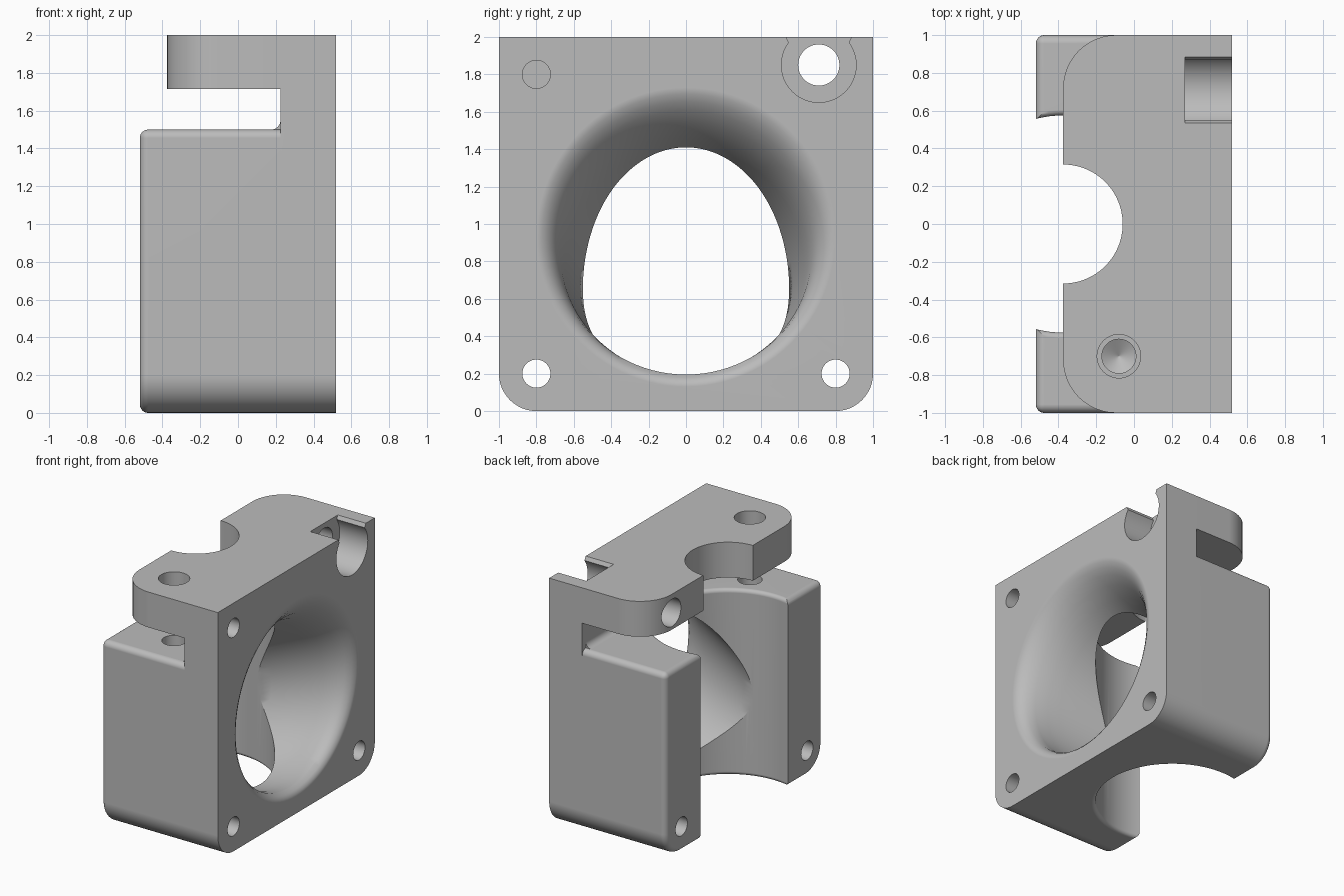
import bpy, bmesh, math

old = bpy.data.objects.get("Cube")
if old:
    bpy.data.objects.remove(old, do_unlink=True)

grey = bpy.data.materials.new("light_grey")
grey.use_nodes = True
COLOUR = (0.5, 0.5, 0.5, 1)
grey.diffuse_color = COLOUR
grey.node_tree.nodes["Principled BSDF"].inputs["Base Color"].default_value = COLOUR


def loft(name, rings, bevel_rule=None, width=0.045):
    """Skin equal rings of points, cap both ends, optionally round edges."""
    bm = bmesh.new()
    loops = [[bm.verts.new(p) for p in ring] for ring in rings]
    n = len(loops[0])
    for a, b in zip(loops, loops[1:]):
        for i in range(n):
            j = (i + 1) % n
            bm.faces.new((a[i], a[j], b[j], b[i]))
    bm.faces.new(loops[0][::-1])
    bm.faces.new(loops[-1])
    bmesh.ops.recalc_face_normals(bm, faces=bm.faces)
    if bevel_rule:
        edges = [e for e in bm.edges if bevel_rule(e.verts[0].co, e.verts[1].co)]
        bmesh.ops.bevel(bm, geom=edges, offset=width, segments=6,
                        profile=0.5, affect='EDGES')
    mesh = bpy.data.meshes.new(name)
    bm.to_mesh(mesh)
    bm.free()
    mesh.materials.append(grey)
    ob = bpy.data.objects.new(name, mesh)
    bpy.context.collection.objects.link(ob)
    return ob


def combine(target, tool, operation):
    """Apply a boolean and discard the tool."""
    mod = target.modifiers.new("cut", 'BOOLEAN')
    mod.operation, mod.solver, mod.object = operation, 'EXACT', tool
    bpy.context.view_layer.objects.active = target
    bpy.ops.object.modifier_apply(modifier=mod.name)
    bpy.data.objects.remove(tool, do_unlink=True)


def arc(cu, cv, r, start, end, steps=12):
    angles = [math.radians(start + (end - start) * i / steps) for i in range(steps + 1)]
    return [(cu + r * math.cos(a), cv + r * math.sin(a)) for a in angles]


def circle(cu, cv, r, steps=48):
    return arc(cu, cv, r, 0, 360, steps)[:-1]


def along_x(uv, x):
    return [(x, u, v) for u, v in uv]


def along_y(uv, y):
    return [(u, y, v) for u, v in uv]


def along_z(uv, z):
    return [(u, v, z) for u, v in uv]


def hole_x(y, z, r, x0, x1):
    ring = circle(y, z, r)
    return loft("hole_cutter", [along_x(ring, x0), along_x(ring, x1)])


def turned_z(x, y, stations):
    """Vertical turned cutter from (z, radius) stations."""
    return loft("turned_cutter", [along_z(circle(x, y, r, 96), z) for z, r in stations])


def slab(height):
    """Side outline with rounded lower corners."""
    return (arc(-0.8, 0.2, 0.2, 180, 270) + arc(0.8, 0.2, 0.2, 270, 360)
            + [(1, height), (-1, height)])


# Lower body with softened outer edges
TOP = 1.5
BACK = -0.52
WALL = 0.225


def body_edge(a, b):
    outer = abs(a.x - BACK) < 1e-4 and abs(b.x - BACK) < 1e-4
    top = abs(a.z - TOP) < 1e-4 and abs(b.z - TOP) < 1e-4 and abs(a.y - b.y) < 1e-4
    return outer or top


body = loft("lower_body", [along_x(slab(TOP), BACK), along_x(slab(TOP), 0.35)], body_edge)

# Concave fillet where the body meets the upright plate
cove = arc(WALL - 0.05, TOP + 0.05, 0.05, 270, 360, 8) + [(0.3, 1.55), (0.3, 1.4), (0.175, 1.4)]
combine(body, loft("cove", [along_y(cove, -0.955), along_y(cove, 0.955)]), 'UNION')

# Vertical round channel with eased rims
R, F = 0.575, 0.03
ease = [(F * (1 - math.cos(t * math.pi / 12)), R + F * (1 - math.sin(t * math.pi / 12)))
        for t in range(7)]
channel = [(-0.1, R + F)] + ease + [(TOP - z, r) for z, r in reversed(ease)] + [(1.7, R + F)]
combine(body, turned_z(-0.375, 0, channel), 'DIFFERENCE')

# Upright plate
plate = loft("fan_duct_mount", [along_x(slab(2), WALL), along_x(slab(2), 0.52)])
combine(plate, body, 'UNION')

# Overhanging top arm with rounded corners and a semicircular notch
arm_outline = (arc(-0.095, 0.72, 0.28, 90, 180) + arc(-0.095, -0.72, 0.28, 180, 270)
               + [(0.4, -1), (0.4, 1)])
arm = loft("top_arm", [along_z(arm_outline, 1.715), along_z(arm_outline, 2)])
combine(arm, turned_z(-0.375, 0, [(1.6, 0.315), (2.1, 0.315)]), 'DIFFERENCE')
combine(plate, arm, 'UNION')

# Flared air duct: stations of x, centre height, radius
duct = [(0.54, 0.93, 0.82), (0.52, 0.93, 0.80), (0.513, 0.925, 0.77), (0.495, 0.915, 0.738),
        (0.46, 0.90, 0.705), (0.4, 0.865, 0.675), (0.3, 0.815, 0.649), (0.2, 0.78, 0.63),
        (0.1, 0.75, 0.61), (-0.1, 0.69, 0.572), (-0.25, 0.645, 0.545), (-0.45, 0.6, 0.5)]
combine(plate, loft("duct_cutter", [along_x(circle(0, c, r, 96), x) for x, c, r in duct]),
        'DIFFERENCE')

# Mounting holes: two through, one blind, one counterbored and open at the top
for y in (-0.8, 0.8):
    combine(plate, hole_x(y, 0.2, 0.075, -1, 1), 'DIFFERENCE')
combine(plate, hole_x(-0.8, 1.8, 0.075, 0.2, 1), 'DIFFERENCE')
combine(plate, hole_x(0.71, 1.85, 0.11, -1, 1), 'DIFFERENCE')
combine(plate, hole_x(0.71, 1.85, 0.2, 0.27, 1), 'DIFFERENCE')
mouth = [(0.555, 1.93), (0.865, 1.93), (0.865, 1.96), (0.89, 2.01), (0.89, 2.1),
         (0.53, 2.1), (0.53, 2.01), (0.555, 1.96)]
combine(plate, loft("mouth_cutter", [along_x(mouth, 0.27), along_x(mouth, 1)]), 'DIFFERENCE')

# Clamp screw: clearance hole in the arm, drilled pilot in the body
combine(plate, turned_z(-0.08, -0.7, [(1.6, 0.115), (2.1, 0.115)]), 'DIFFERENCE')
combine(plate, turned_z(-0.08, -0.7, [(1.05, 0.002), (1.1, 0.09), (1.6, 0.09)]), 'DIFFERENCE')

# Smooth shading with crisp edges
bpy.ops.object.select_all(action='DESELECT')
plate.select_set(True)
bpy.context.view_layer.objects.active = plate
bpy.ops.object.shade_smooth_by_angle(angle=math.radians(30))
normals = plate.modifiers.new("even_normals", 'WEIGHTED_NORMAL')
normals.keep_sharp = True
